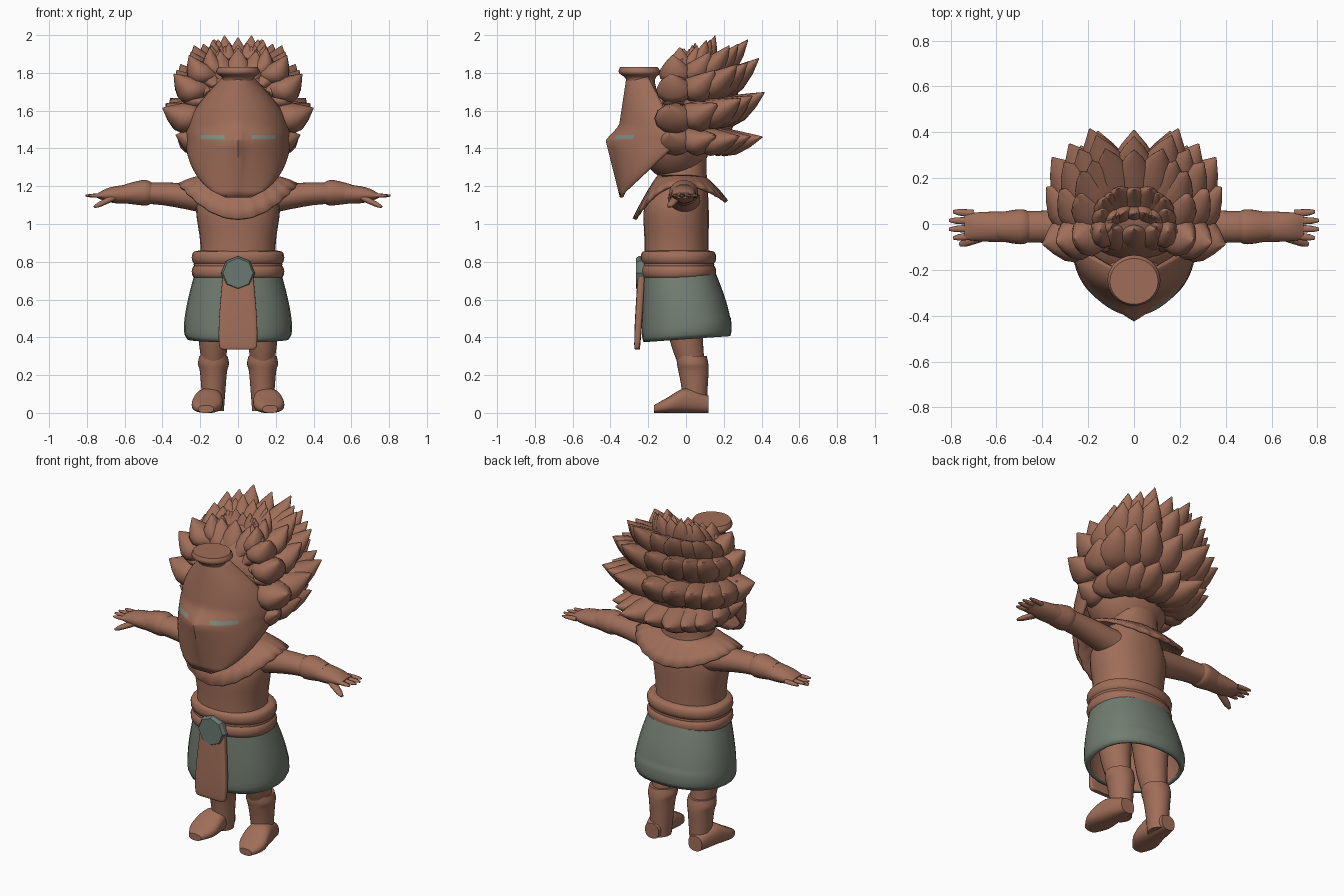
import bpy, bmesh
from math import sin, cos, pi, sqrt, radians, copysign
from mathutils import Vector

old_cube = bpy.data.objects.get("Cube")
if old_cube:
    bpy.data.objects.remove(old_cube, do_unlink=True)


def material(name, red, green, blue):
    mat = bpy.data.materials.new(name)
    mat.use_nodes = True
    colour = (red, green, blue, 1)
    mat.diffuse_color = colour
    shader = next(node for node in mat.node_tree.nodes if node.type == 'BSDF_PRINCIPLED')
    shader.inputs["Base Color"].default_value = colour
    shader.inputs["Roughness"].default_value = .8
    return mat


brown = material("warm brown", .35, .155, .1)
green = material("grey green", .17, .205, .165)
slate = material("slate green", .15, .19, .168)
pale = material("pale eye green", .22, .27, .22)


def power(value, exponent):
    return copysign(abs(value) ** exponent, value)


def ring(centre, u, v, sides=28, square=1):
    """Closed (super)ellipse around a centre with half axes u and v."""
    centre, u, v = Vector(centre), Vector(u), Vector(v)
    angles = [2 * pi * i / sides for i in range(sides)]
    return [centre + u * power(cos(a), square) + v * power(sin(a), square) for a in angles]


def smooth(rows, steps=5):
    """Rows of numbers blended through a few given ones by a spline."""
    rows = [Vector(row) for row in rows]
    padded = [rows[0]] + rows + [rows[-1]]
    result = []
    for a, b, c, d in zip(padded, padded[1:], padded[2:], padded[3:]):
        for k in range(steps):
            t = k / steps
            bend = (c - a) * t + (2 * a - 5 * b + 4 * c - d) * t ** 2 + (3 * b - a - 3 * c + d) * t ** 3
            result.append(b + bend / 2)
    return result + [rows[-1]]


def add_skin(mesh, rings, closed=True, caps=True):
    rows = [[mesh.verts.new(point) for point in points] for points in rings]
    count = len(rows[0])
    for lower, upper in zip(rows, rows[1:]):
        for i in range(count if closed else count - 1):
            j = (i + 1) % count
            mesh.faces.new((lower[i], lower[j], upper[j], upper[i]))
    if caps:
        mesh.faces.new(rows[0])
        mesh.faces.new(rows[-1])


def finish(name, mesh, materials, mirror=False, shell=0, inner=0, angle=45):
    bmesh.ops.recalc_face_normals(mesh, faces=mesh.faces)
    data = bpy.data.meshes.new(name)
    mesh.to_mesh(data)
    mesh.free()
    part = bpy.data.objects.new(name, data)
    bpy.context.collection.objects.link(part)
    for mat in materials:
        data.materials.append(mat)
    bpy.ops.object.select_all(action='DESELECT')
    part.select_set(True)
    bpy.context.view_layer.objects.active = part
    bpy.ops.object.shade_smooth_by_angle(angle=radians(angle))
    if shell:
        solid = part.modifiers.new("thickness", 'SOLIDIFY')
        solid.thickness = shell
        solid.material_offset = inner
    if mirror:
        part.modifiers.new("mirror", 'MIRROR')
    return part


def skin(name, rings, materials=(brown,), closed=True, caps=True, **options):
    mesh = bmesh.new()
    add_skin(mesh, rings, closed, caps)
    return finish(name, mesh, materials, **options)


def stack(name, rows, x=0, square=1, **options):
    """Upright loft; each row is height, y, half width, half depth."""
    rings = [ring((x, y, z), (wide, 0, 0), (0, deep, 0), square=square) for z, y, wide, deep in rows]
    return skin(name, rings, **options)


def ball(name, y, z, wide, deep, tall):
    angles = [pi * (k + .1) / 16 for k in range(16)]
    stack(name, [(z - tall * cos(a), y, wide * sin(a), deep * sin(a)) for a in angles])


# Torso with neck, and the head inside the hair
stack("torso", smooth([(.7, -.05, .2, .17), (.9, -.05, .2, .17), (1.1, -.05, .22, .17),
                       (1.25, -.02, .15, .13), (1.45, 0, .13, .11)]), square=.9)
ball("head", y=-.06, z=1.48, wide=.25, deep=.2, tall=.25)


# Scalloped collar, hanging lowest at the front
def collar_ring(out):
    points = []
    for i in range(144):
        a = 2 * pi * i / 144
        reach = 1 + .012 * out * cos(24 * a)
        drop = (.09 if sin(a) > 0 else .185) * out * sin(a) ** 2
        points.append(Vector(((.15 + .165 * out) * reach * cos(a),
                              (.12 + .13 * out) * reach * sin(a) - .03,
                              1.26 - .045 * out ** 2 - drop)))
    return points


skin("collar", [collar_ring(k / 4) for k in range(5)], caps=False, shell=.018)

# Belt: a broad band with a shallow groove
belt_rows = []
for k in range(25):
    t = k / 24
    roll = .04 * abs(sin(2 * pi * t)) ** .25 if k != 12 else .03
    belt_rows.append((.71 + .15 * t, -.04, .205 + roll, .16 + roll))
stack("belt", belt_rows, square=.9)

# Flared skirt with a tucked hem, higher at the back
skirt_rows = []
for k in range(17):
    t = k / 16
    flare = sin(t * pi / 2)
    tuck = .02 * t ** 16
    skirt_rows.append((.77 - .38 * t, .045 * flare - .04, .22 + .07 * flare - tuck, .185 + .055 * flare - tuck / 2))
skirt = stack("skirt", skirt_rows, square=.88, materials=(green, brown), caps=False, shell=.022, inner=1)
for vertex in skirt.data.vertices:
    if vertex.co.z < .5:
        vertex.co.z += .07 * vertex.co.y

# Front flap and buckle
stack("front_flap", smooth([(.74, -.235, .08, .02), (.5, -.25, .1, .02),
                            (.36, -.258, .1, .016), (.335, -.257, .08, .012)]), square=.4)
skin("buckle", [ring((0, y, .74), (r, 0, 0), (0, 0, r), sides=8) for y, r in
                ((-.2, .09), (-.25, .09), (-.265, .08))], materials=(slate,), angle=30)

# Legs, boots and feet
stack("legs", smooth([(.25, .03, .06, .07), (.4, 0, .08, .09), (.66, -.02, .1, .12)]), x=.13, mirror=True)
stack("boots", smooth([(.01, .05, .055, .06), (.14, .045, .065, .07), (.22, .04, .072, .08),
                       (.26, .035, .082, .083), (.3, .03, .075, .08)]), x=.13, mirror=True)
foot_rows = smooth([(.12, .145, .045, .045), (0, .155, .072, .065), (-.1, .165, .08, .04), (-.17, .17, .04, .02)])
skin("feet", [ring((x, y, tall), (wide, 0, 0), (0, 0, tall), square=.8)
              for y, x, wide, tall in foot_rows], mirror=True)


# Arms with a raised bracer edge
def sleeve(name, rows):
    rings = [ring((x, -.012, z), (0, deep, 0), (0, 0, tall)) for x, z, deep, tall in rows]
    skin(name, rings, mirror=True)


sleeve("arms", smooth([(.1, 1.12, .09, .08), (.4, 1.16, .07, .06), (.65, 1.155, .065, .045), (.74, 1.15, .055, .015)]))
sleeve("bracer_edges", smooth([(.45, 1.165, .06, .05), (.48, 1.165, .075, .066),
                               (.52, 1.165, .074, .065), (.6, 1.16, .06, .05)]))


def spike(mesh, root, tip, width, sag=0, flat=.7, shape=(.6, .9, 1, .85, .5, .04)):
    """Tapered lock or finger; sag makes it curve up towards the tip."""
    root, tip = Vector(root), Vector(tip)
    along = (tip - root).normalized()
    side = along.cross(Vector((0, 0, 1))).normalized()
    up = side.cross(along)
    rings = []
    for k, size in enumerate(shape):
        t = k / (len(shape) - 1)
        centre = root.lerp(tip, t) - up * sag * sin(pi * t)
        rings.append(ring(centre, side * width * size, up * width * size * flat, sides=12))
    add_skin(mesh, rings)


# Fingers and thumb
hand = bmesh.new()
finger = (1, 1, .9, .8, .4)
for k in range(4):
    y = .045 - .032 * k
    spike(hand, (.7, y, 1.15), (.79 + .02 * sin(pi * k / 3), y * 1.2, 1.15), .017, shape=finger)
spike(hand, (.66, -.05, 1.14), (.76, -.09, 1.09), .024, shape=finger)
finish("fingers", hand, [brown], mirror=True)


# Face mask: half rings with a keel and nose ridge
def mask_ring(z, wide, front, side, nose):
    points = []
    for i in range(37):
        a = pi * (i / 36 - .5)
        keel = .87 * cos(a) + .13 * (1 - abs(2 * a / pi))
        ridge = nose * max(0, 1 - abs(a) * 6)
        points.append(Vector((wide * sin(a), side + (front - side) * keel - ridge, z)))
    return points


mask_rings = []
for k in range(9):
    t = k / 8
    wide = .28 * sqrt(1 - (.97 - .9 * t) ** 2)
    mask_rings.append(mask_ring(1.14 + .3 * t, wide, -.35 - .055 * t, .32 * t - .35, .02 * t))
for k in range(17):
    t = k / 16
    wide = .08 + .2 * cos(t * pi / 2)
    brow = .035 * min(1, 5 * t)
    mask_rings.append(mask_ring(1.45 + .33 * t, wide, brow + .05 * t - .4, -.03 - .17 * t, .02 * max(0, 1 - 4 * t)))
mask = skin("mask", mask_rings, materials=(brown, pale), closed=False, caps=False, shell=.02)
# Eye slits
for face in mask.data.polygons:
    if 1.45 < face.center.z < 1.475 and .065 < abs(face.center.x) < .2:
        face.material_index = 1

# Crest on top of the mask
stack("mask_crest", smooth([(1.66, -.23, .13, .09), (1.76, -.24, .08, .075),
                            (1.8, -.245, .115, .11), (1.83, -.25, .105, .1)]))

# Hair: a core, then tiers of locks swept backwards
ball("hair_core", y=.06, z=1.64, wide=.26, deep=.22, tall=.25)


def tier(name, wide, deep, root_z, tip_z, rise=.08, flat=.75):
    mesh = bmesh.new()
    for k in range(11):
        a = radians(95) * (k / 5 - 1)
        root = Vector((.5 * wide * sin(a), .25 * deep * cos(a) - .03, root_z))
        tip = Vector((wide * power(sin(a), .65), deep * power(cos(a), .65), tip_z + rise * cos(a)))
        spike(mesh, root, tip.lerp(root, .06 * (k % 2)), .05 + .15 * wide, sag=.035, flat=flat)
    finish(name, mesh, [brown], angle=60)


tier("hair_nape", wide=.33, deep=.42, root_z=1.47, tip_z=1.47, rise=-.01)
tier("hair_middle", wide=.4, deep=.43, root_z=1.58, tip_z=1.62)
tier("hair_upper", wide=.34, deep=.4, root_z=1.7, tip_z=1.8)
tier("hair_top", wide=.26, deep=.34, root_z=1.77, tip_z=1.9)
tier("hair_crown", wide=.15, deep=.16, root_z=1.78, tip_z=1.94, rise=.06)
tier("hair_tuft", wide=.1, deep=.05, root_z=1.76, tip_z=1.93, rise=.03)

# Fan of locks framing the mask
fringe = bmesh.new()
for k in range(13):
    a = radians(100) * (k / 6 - 1)
    root = (.2 * sin(a), -.09, 1.56 + .2 * cos(a))
    tip = (.33 * sin(a), -.02, 1.59 + .34 * cos(a))
    spike(fringe, root, tip, .065, sag=.015)
finish("hair_fringe", fringe, [brown], angle=60)
